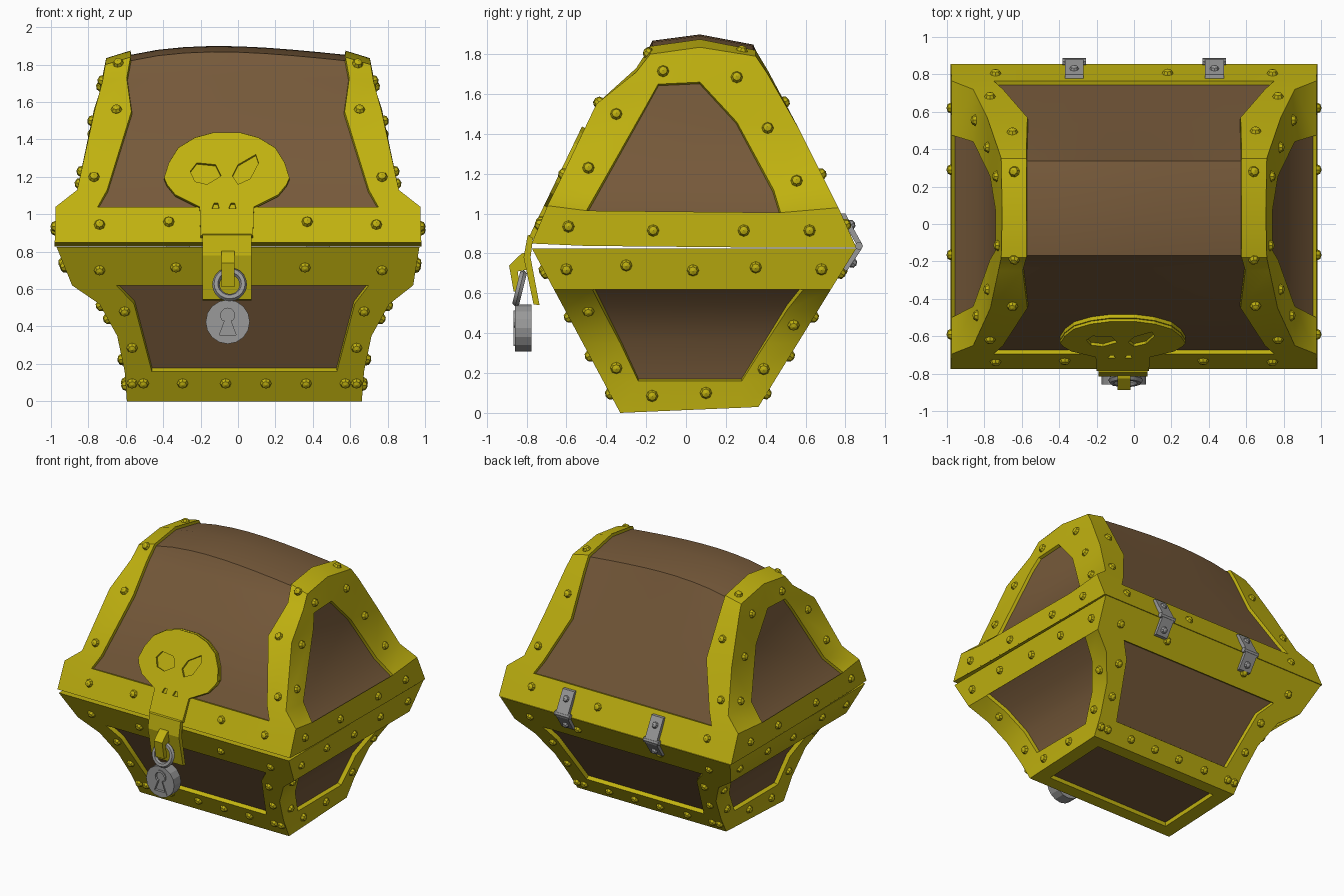
import bpy, bmesh, math
from mathutils import Vector, Matrix
from mathutils.bvhtree import BVHTree

cube = bpy.data.objects.get("Cube")
if cube:
    bpy.data.objects.remove(cube)


def material(name, rgb):
    m = bpy.data.materials.new(name)
    m.use_nodes = True
    m.diffuse_color = (*rgb, 1)
    m.node_tree.nodes["Principled BSDF"].inputs["Base Color"].default_value = (*rgb, 1)
    return m


GOLD = material("gold", (.53, .445, .005))
WOOD = material("brown wood", (.18, .1, .042))
STEEL = material("grey steel", (.32, .32, .32))


def finish(name, bm, mats, smooth=None):
    mesh = bpy.data.meshes.new(name)
    bm.to_mesh(mesh)
    ob = bpy.data.objects.new(name, mesh)
    bpy.context.collection.objects.link(ob)
    for m in mats:
        mesh.materials.append(m)
    if smooth:
        bpy.ops.object.select_all(action='DESELECT')
        ob.select_set(True)
        bpy.context.view_layer.objects.active = ob
        bpy.ops.object.shade_smooth_by_angle(angle=math.radians(smooth))


def grid(bm, rows):
    """Skin rows of points; returns the cells that are not on the border."""
    vs = [[bm.verts.new(p) for p in row] for row in rows]
    inner = []
    for i in range(len(vs) - 1):
        for j in range(len(vs[0]) - 1):
            f = bm.faces.new((vs[i][j], vs[i][j + 1], vs[i + 1][j + 1], vs[i + 1][j]))
            if 0 < i < len(vs) - 2 and 0 < j < len(vs[0]) - 2:
                inner.append(f)
    return inner


def recess(bm, panels, depth):
    """Weld the shell and sink the wooden panels behind the gold frame."""
    bmesh.ops.remove_doubles(bm, verts=bm.verts, dist=.0005)
    bmesh.ops.recalc_face_normals(bm, faces=bm.faces)
    for f in panels:
        f.material_index = 1
    rim = bmesh.ops.inset_region(bm, faces=panels, thickness=.004, depth=-depth)
    for f in rim["faces"]:
        f.material_index = 0


def plate(name, loops, matrix, thick, mat):
    """Flat outline with optional holes, given thickness along local z."""
    bm = bmesh.new()
    edges = []
    for loop in loops:
        vs = [bm.verts.new((x, y, 0)) for x, y in loop]
        edges += [bm.edges.new((a, b)) for a, b in zip(vs, vs[1:] + vs[:1])]
    bmesh.ops.triangle_fill(bm, use_beauty=True, edges=edges, normal=(0, 0, 1))
    ret = bmesh.ops.extrude_face_region(bm, geom=bm.faces[:], use_keep_orig=True)
    bmesh.ops.translate(bm, vec=(0, 0, thick),
                        verts=[v for v in ret["geom"] if isinstance(v, bmesh.types.BMVert)])
    bm.transform(matrix)
    bmesh.ops.recalc_face_normals(bm, faces=bm.faces)
    finish(name, bm, [mat])


def frame(x, y, z, origin):
    return Matrix([(x[i], y[i], z[i], origin[i]) for i in range(3)] + [(0, 0, 0, 1)])


def circle(r, n, cx=0, cy=0):
    return [(cx + r * math.cos(math.tau * k / n), cy + r * math.sin(math.tau * k / n)) for k in range(n)]


def add_rivet(bm, pos, normal, r=.03):
    m = Matrix.Translation(pos) @ normal.to_track_quat('Z', 'Y').to_matrix().to_4x4()
    bmesh.ops.create_uvsphere(bm, u_segments=8, v_segments=4, radius=r,
                              matrix=m @ Matrix.Diagonal((1, 1, .85, 1)))


def rivet_rays(bm, tree, spots, axis, sign):
    """Drop rivets on a surface along an axis; spots hold the other two coordinates."""
    for s in spots:
        start = list(s)
        start.insert(axis, 3 * sign)
        ray = Vector((0, 0, 0))
        ray[axis] = -sign
        pos, normal, _, _ = tree.ray_cast(Vector(start), ray)
        if pos:
            add_rivet(bm, pos, normal)


def both(spots):
    return [(s * x, z) for x, z in spots for s in (-1, 1)]


# Lower box: height, half width, front panel half width, side panel front and back
box_rows = [(0, .628, .495, -.24, .28), (.16, .64, .495, -.24, .28), (.35, .68, .545, -.33, .4),
            (.52, .775, .59, -.42, .51), (.62, .912, .675, -.47, .59), (.825, .97, .675, -.47, .59)]


def front_y(z): return -.33 - .537 * z


def back_y(z): return .345 + .617 * z


# The crooked foot of the box sits a little to one side
def lean(z): return min(.034, (.825 - z) * .12)


bm = bmesh.new()
panels = []
for depth_at, lift in ((front_y, 0), (back_y, .03)):
    panels += grid(bm, [[(x + lean(z), depth_at(z or lift), z or lift) for x in (-w, -p, p, w)]
                        for z, w, p, _, _ in box_rows])
for s in (-1, 1):
    panels += grid(bm, [[(s * w + lean(z), y, h) for y, h in
                         ((front_y(z), z), (a, z or .004), (b, z or .026), (back_y(z or .03), z or .03))]
                        for z, w, _, a, b in box_rows])
y0, y1 = front_y(0), back_y(.03)
panels += grid(bm, [[(x + lean(0), y0 + t * (y1 - y0), .03 * t) for x in (-.628, -.52, .52, .628)]
                    for t in (0, .13, .87, 1)])
grid(bm, [[(x, y, .825) for x in (-.97, -.675, .675, .97)] for y in (front_y(.825), back_y(.825))])
recess(bm, panels, .03)
box_tree = BVHTree.FromBMesh(bm)
finish("chest_box", bm, [GOLD, WOOD], 42)

# Lid: depth, height, half width, wooden panel half width, lift of the inner strap edge
lid_rows = [(-.775, .85, .98, .75, 0), (-.695, 1.04, .975, .75, 0), (-.65, 1.13, .86, .70, 0),
            (-.45, 1.55, .768, .57, 0), (-.25, 1.71, .725, .595, .02), (-.18, 1.8, .71, .575, .04),
            (.07, 1.835, .705, .575, .04), (.35, 1.79, .71, .575, .03), (.41, 1.7, .73, .575, .02),
            (.57, 1.42, .785, .57, 0), (.72, 1.12, .86, .70, 0), (.765, 1.03, .975, .75, 0),
            (.855, .829, .98, .75, 0)]
bm = bmesh.new()
barrel = []
for y, z, w, p, lift in lid_rows:
    barrel.append([(-w, y, z)] + [(p * t / 4, y, z + lift) for t in range(-4, 5)] + [(w, y, z)])
panels = grid(bm, barrel)
grid(bm, [barrel[0], barrel[-1]])

# Lid ends: panel front and back corners with half width
end_rows = [(-.5, .838, .475, .829, .98), (-.5, 1.015, .475, 1.005, .975), (-.44, 1.12, .44, 1.12, .86),
            (-.19, 1.56, .255, 1.46, .77), (-.14, 1.65, .07, 1.66, .74), (-.06, 1.817, .07, 1.835, .705)]
for s in (-1, 1):
    rows = []
    for i, (ya, za, yb, zb, w) in enumerate(end_rows):
        f, b = lid_rows[i], lid_rows[-1 - i]
        rows.append([(s * f[2], f[0], f[1]), (s * w, ya, za), (s * w, yb, zb), (s * b[2], b[0], b[1])])
    panels += grid(bm, rows)
recess(bm, panels, .022)

# Swell the crown of the wooden barrel, fullest a little off centre
for v in {v for f in panels for v in f.verts}:
    u = v.co.x / .58
    if abs(v.co.x) < .5 and v.co.z > 1.6:
        v.co.z += .045 * (1 - u * u) * (1 - .4 * u) * min(1, (v.co.z - 1.6) / .2)
lid_tree = BVHTree.FromBMesh(bm)
finish("chest_lid", bm, [GOLD, WOOD], 45)

# Rivets on the gold frames
rivets = bmesh.new()
box_front = both([(.755, .7), (.345, .715), (.64, .48), (.6, .285), (.6, .095), (.33, .095), (.54, .095)])
box_front += [(-.1, .095), (.115, .095)]
box_front = [(x + lean(z), z) for x, z in box_front]
box_side = [(-.6, .72), (-.3, .74), (.035, .715), (.35, .73), (.68, .72), (-.49, .51), (.54, .44),
            (-.35, .225), (.39, .22), (-.17, .085), (.1, .1)]
lid_side = [(-.59, .935), (-.165, .915), (.29, .915), (.62, .915), (-.49, 1.23), (-.35, 1.5),
            (-.115, 1.715), (.255, 1.685), (.41, 1.43), (.555, 1.165)]
lid_strap = both([(.74, .945), (.77, 1.2), (.65, 1.56)])
for s in (-1, 1):
    rivet_rays(rivets, box_tree, box_front, 1, s)
    rivet_rays(rivets, box_tree, box_side, 0, s)
    rivet_rays(rivets, lid_tree, lid_side, 0, s)
    rivet_rays(rivets, lid_tree, lid_strap, 1, s)
rivet_rays(rivets, lid_tree, both([(.37, .96)]), 1, -1)
rivet_rays(rivets, lid_tree, [(.18, .94)], 1, 1)
rivet_rays(rivets, lid_tree, both([(.64, .28), (.64, -.19)]), 2, 1)
finish("rivets", rivets, [GOLD])

# Skull plate lying on the lid slope, with sunken eyes and nostrils
half = [(.07, 1.432), (.17, 1.405), (.26, 1.35), (.31, 1.27), (.335, 1.19), (.32, 1.155),
        (.275, 1.1), (.145, 1.035), (.14, .88)]
skull = half + [(-x, z) for x, z in reversed(half)]
left_eye = [(-.195, 1.225), (-.16, 1.27), (-.06, 1.26), (-.03, 1.2), (-.105, 1.155), (-.17, 1.17)]
right_eye = [(.03, 1.2), (.06, 1.26), (.155, 1.315), (.17, 1.27), (.125, 1.185), (.06, 1.155)]
nostrils = [[(c - .02, 1.025), (c + .02, 1.025), (c + .012, 1.055), (c - .008, 1.055)] for c in (-.06, .03)]
slope = ((1, 0, 0), (0, .48, 1), (0, -.89, .45))
plate("skull_back", [skull], frame(*slope, (-.06, -1.155, -.012)), .04, GOLD)
plate("skull_face", [skull, left_eye, right_eye] + nostrils, frame(*slope, (-.06, -1.187, -.006)), .025, GOLD)

# Hasp and staple, drawn as side profiles
SIDE = ((0, 1, 0), (0, 0, 1), (1, 0, 0))
hasp = [(-.765, .9), (-.795, .89), (-.815, .78), (-.765, .545), (-.735, .54), (-.78, .78)]
plate("hasp", [hasp], frame(*SIDE, (-.19, 0, 0)), .262, GOLD)
staple = [(-.78, .81), (-.825, .8), (-.888, .74), (-.865, .61), (-.83, .61), (-.845, .71), (-.79, .72)]
plate("staple", [staple], frame(*SIDE, (-.088, 0, 0)), .07, GOLD)

# Padlock: ring, disc and keyhole
bpy.ops.mesh.primitive_torus_add(major_segments=20, minor_segments=6, major_radius=.073, minor_radius=.02,
                                 location=(-.045, -.835, .625), rotation=(math.radians(76), 0, 0))
ring = bpy.context.object
ring.name = "padlock_ring"
ring.data.materials.append(STEEL)
bpy.ops.object.shade_smooth_by_angle()
FRONT = ((1, 0, 0), (0, 0, 1), (0, -1, 0))
keyhole = [(-.045, -.07), (.045, -.07), (.016, .005)]
keyhole += [(.038 * math.cos(a), .035 + .038 * math.sin(a))
            for a in (math.radians(d) for d in range(-40, 221, 26))] + [(-.016, .005)]
rim = [(x * 1.35, z * 1.25 - .002) for x, z in keyhole]
disc = circle(.118, 16)
plate("padlock_body", [disc], frame(*FRONT, (-.055, -.775, .425)), .07, STEEL)
plate("padlock_face", [disc, keyhole], frame(*FRONT, (-.055, -.845, .425)), .014, STEEL)
plate("keyhole_rim", [rim, keyhole], frame(*FRONT, (-.055, -.858, .425)), .007, STEEL)

# Hinges on the back
leaf = [(.80, 1.0), (.885, .845), (.88, .82), (.81, .715), (.785, .715), (.86, .835), (.77, 1.0)]
for side, cx in (("right", -.32), ("left", .43)):
    plate(side + "_hinge", [leaf], frame(*SIDE, (cx - .05, 0, 0)), .1, STEEL)
    plate(side + "_hinge_pin", [circle(.02, 8, .868, .838)], frame(*SIDE, (cx - .063, 0, 0)), .126, STEEL)
    bm = bmesh.new()
    add_rivet(bm, Vector((cx, .828, .945)), Vector((0, .86, .5)), .026)
    add_rivet(bm, Vector((cx, .836, .752)), Vector((0, .86, -.5)), .026)
    finish(side + "_hinge_rivets", bm, [STEEL])
